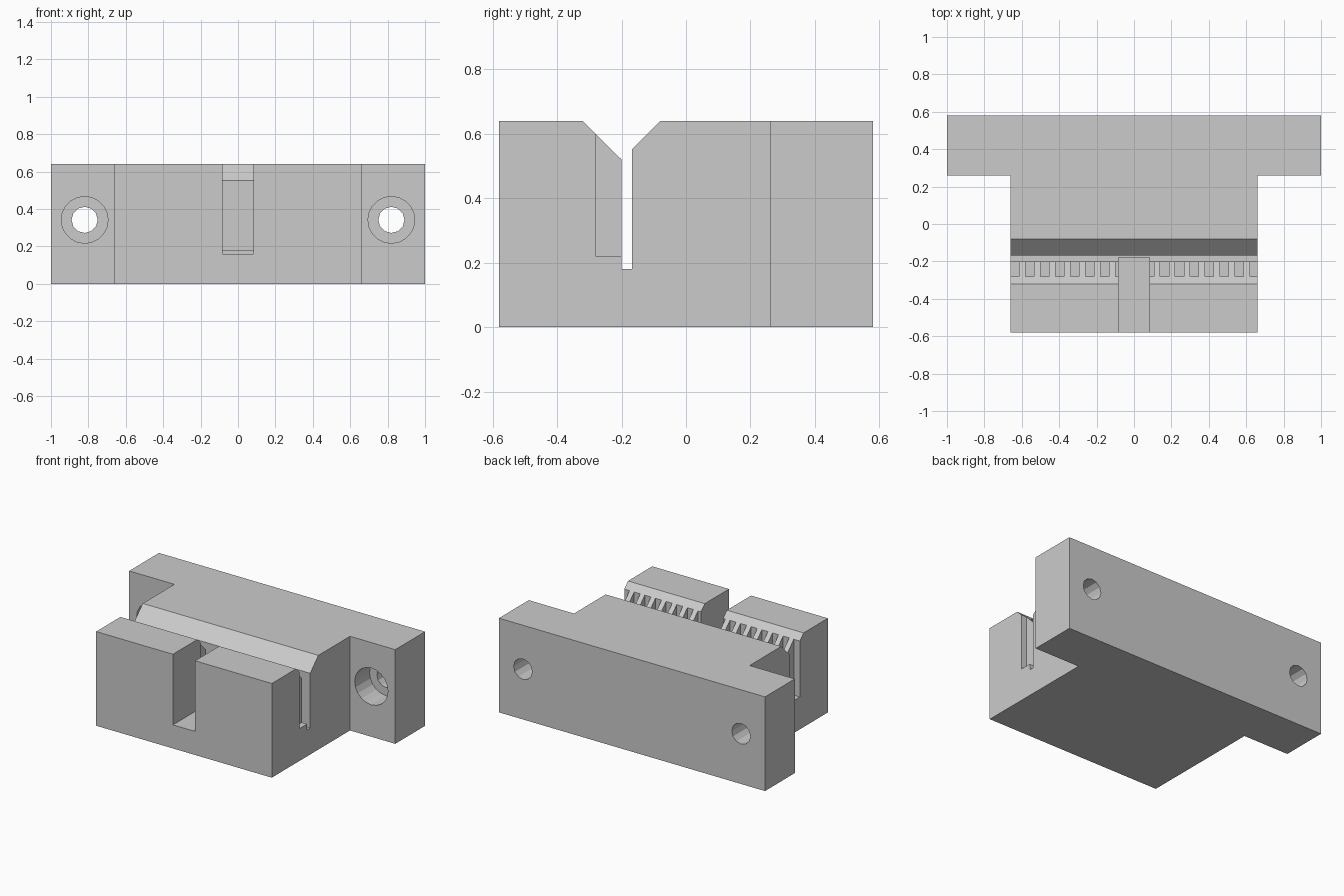
import bpy, bmesh, math
from mathutils import Vector

default = bpy.data.objects.get("Cube")
if default:
    bpy.data.objects.remove(default, do_unlink=True)

grey = bpy.data.materials.new("plain grey")
grey.use_nodes = True
colour = (0.6, 0.6, 0.6, 1)
grey.diffuse_color = colour
grey.node_tree.nodes["Principled BSDF"].inputs["Base Color"].default_value = colour


def extrude(bm, points, direction):
    """Close a flat outline into a prism along a direction."""
    face = bm.faces.new([bm.verts.new(p) for p in points])
    moved = bmesh.ops.extrude_face_region(bm, geom=[face])["geom"]
    verts = [v for v in moved if isinstance(v, bmesh.types.BMVert)]
    bmesh.ops.translate(bm, verts=verts, vec=Vector(direction))


def box(bm, x, y, z):
    outline = [(x[0], y[0], z[0]), (x[1], y[0], z[0]), (x[1], y[1], z[0]), (x[0], y[1], z[0])]
    extrude(bm, outline, (0, 0, z[1] - z[0]))


def cylinder(bm, x, z, radius, sides, y):
    ring = [(x + radius * math.cos(math.tau * i / sides), y[0],
             z + radius * math.sin(math.tau * i / sides)) for i in range(sides)]
    extrude(bm, ring, (0, y[1] - y[0], 0))


def make(name, bm):
    bmesh.ops.recalc_face_normals(bm, faces=bm.faces)
    mesh = bpy.data.meshes.new(name)
    bm.to_mesh(mesh)
    bm.free()
    mesh.materials.append(grey)
    obj = bpy.data.objects.new(name, mesh)
    bpy.context.collection.objects.link(obj)
    return obj


HEIGHT, BLOCK, FRONT, BACK, FLANGE = 0.64, 0.66, -0.58, 0.58, 0.26

# T-shaped body: clamp block with a mounting flange behind it
bm = bmesh.new()
half = [(BLOCK, FRONT), (BLOCK, FLANGE), (1, FLANGE), (1, BACK)]
plan = half + [(-x, y) for x, y in reversed(half)]
extrude(bm, [(x, y, 0) for x, y in plan], (0, 0, HEIGHT))
body = make("belt_clamp_body", bm)
cutters = []

# Belt slot with a flared mouth
bm = bmesh.new()
profile = [(-0.2, 0.18), (-0.168, 0.18), (-0.168, 0.552), (-0.08, HEIGHT),
           (-0.08, 0.7), (-0.32, 0.7), (-0.32, HEIGHT), (-0.2, 0.52)]
extrude(bm, [(-0.8, y, z) for y, z in profile], (1.6, 0, 0))
cutters.append(make("belt_slot_cutter", bm))

# Row of tooth recesses, open at both ends of the block
bm = bmesh.new()
for i in range(17):
    start = -BLOCK + 0.08 * i
    left = start - 0.02 if i == 0 else start
    box(bm, (left, start + 0.046), (-0.28, -0.185), (0.22, 0.75))
cutters.append(make("tooth_recess_cutter", bm))

# Central notch from the front into the belt slot
bm = bmesh.new()
box(bm, (-0.083, 0.083), (-0.7, -0.178), (0.16, 0.8))
cutters.append(make("front_notch_cutter", bm))

# Screw holes and their counterbores
for name, radius, sides, depth in (("screw_hole", 0.07, 12, 0.7), ("counterbore", 0.125, 20, 0.42)):
    bm = bmesh.new()
    for side in (-1, 1):
        cylinder(bm, side * 0.82, 0.342, radius, sides, (0.2, depth))
    cutters.append(make(name + "_cutter", bm))

for cutter in cutters:
    cutter.hide_render = True
    mod = body.modifiers.new(cutter.name, "BOOLEAN")
    mod.operation, mod.solver, mod.object = "DIFFERENCE", "EXACT", cutter

# Bake the cuts and remove the cutters
graph = bpy.context.evaluated_depsgraph_get()
baked = bpy.data.meshes.new_from_object(body.evaluated_get(graph))
body.modifiers.clear()
body.data = baked
for cutter in cutters:
    bpy.data.objects.remove(cutter, do_unlink=True)
